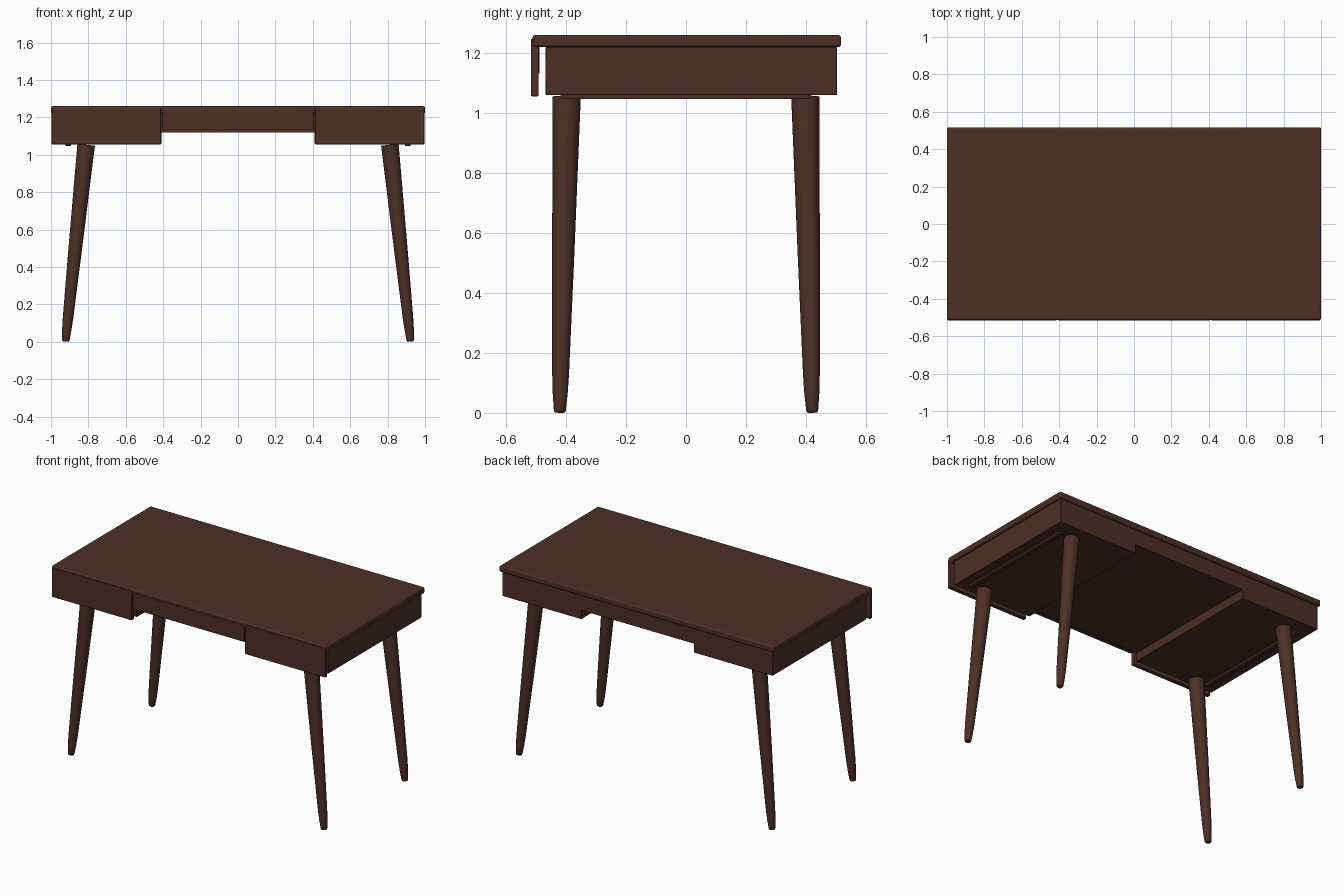
import bpy, bmesh
from mathutils import Vector

cube = bpy.data.objects.get("Cube")
if cube:
    bpy.data.objects.remove(cube, do_unlink=True)

wood = bpy.data.materials.new("dark walnut")
wood.use_nodes = True
color = (0.075, 0.029, 0.019, 1)
wood.diffuse_color = color
bsdf = wood.node_tree.nodes["Principled BSDF"]
bsdf.inputs["Base Color"].default_value = color
bsdf.inputs["Roughness"].default_value = 0.6


def finish(name, bm, bevel=0, segments=2):
    """Turn a bmesh into a wooden part with softened edges."""
    bmesh.ops.recalc_face_normals(bm, faces=bm.faces)
    mesh = bpy.data.meshes.new(name)
    bm.to_mesh(mesh)
    bm.free()
    mesh.materials.append(wood)
    obj = bpy.data.objects.new(name, mesh)
    bpy.context.collection.objects.link(obj)
    if bevel:
        mod = obj.modifiers.new("soft edges", 'BEVEL')
        mod.width, mod.segments = bevel, segments
    bpy.ops.object.select_all(action='DESELECT')
    obj.select_set(True)
    bpy.context.view_layer.objects.active = obj
    bpy.ops.object.shade_smooth_by_angle(angle=0.6)
    return obj


def box(name, x, y, z, bevel=0, segments=2):
    bm = bmesh.new()
    bmesh.ops.create_cube(bm, size=1)
    for v in bm.verts:
        v.co = [lo + (c + 0.5) * (hi - lo) for c, (lo, hi) in zip(v.co, (x, y, z))]
    return finish(name, bm, bevel, segments)


def leg(name, top, foot):
    """Turned leg: rings of shrinking radius along a splayed axis."""
    bm = bmesh.new()
    axis = foot - top
    turn = Vector((0, 0, -1)).rotation_difference(axis)
    rings = []
    sides = 32
    for t, radius in ((0, 0.047), (0.5, 0.037), (0.88, 0.028), (0.94, 0.025), (0.994, 0.02), (1, 0.017)):
        ring = bmesh.ops.create_circle(bm, segments=sides, radius=radius)["verts"]
        for v in ring:
            v.co = top + axis * t + turn @ v.co
        rings.append(ring)
    for a, b in zip(rings, rings[1:]):
        for i in range(sides):
            j = (i + 1) % sides
            bm.faces.new((a[i], a[j], b[j], b[i]))
    bm.faces.new(rings[0])
    bm.faces.new(rings[-1])
    return finish(name, bm)


# Desk top
box("desk_top", (-1, 1), (-0.512, 0.517), (1.22, 1.26), 0.009, 3)

# Carcass: stepped profile run from front to back
half = [(0.985, 1.22), (0.985, 1.06), (0.41, 1.06), (0.41, 1.118)]
outline = half + [(-x, z) for x, z in reversed(half)]
bm = bmesh.new()
face = bm.faces.new([bm.verts.new((x, -0.468, z)) for x, z in outline])
run = bmesh.ops.extrude_face_region(bm, geom=[face])["geom"]
bmesh.ops.translate(bm, vec=(0, 0.972, 0),
                    verts=[g for g in run if isinstance(g, bmesh.types.BMVert)])
finish("carcass", bm, 0.002, 1)

# Centre drawer front
box("centre_drawer_front", (-0.405, 0.405), (-0.515, -0.488), (1.132, 1.24), 0.003)

for side, s in (("left", 1), ("right", -1)):
    # Side drawer front
    box(side + "_drawer_front", sorted((s * 0.413, s * 0.996)),
        (-0.517, -0.492), (1.056, 1.248), 0.003)
    # Runner under each pedestal
    box(side + "_runner", sorted((s * 0.892, s * 0.922)), (-0.415, 0.415), (1.047, 1.063), 0.003)
    # Splayed legs
    for end, e in (("front", -1), ("back", 1)):
        leg(f"{end}_{side}_leg", Vector((s * 0.812, e * 0.398, 1.053)),
            Vector((s * 0.922, e * 0.421, 0.002)))
